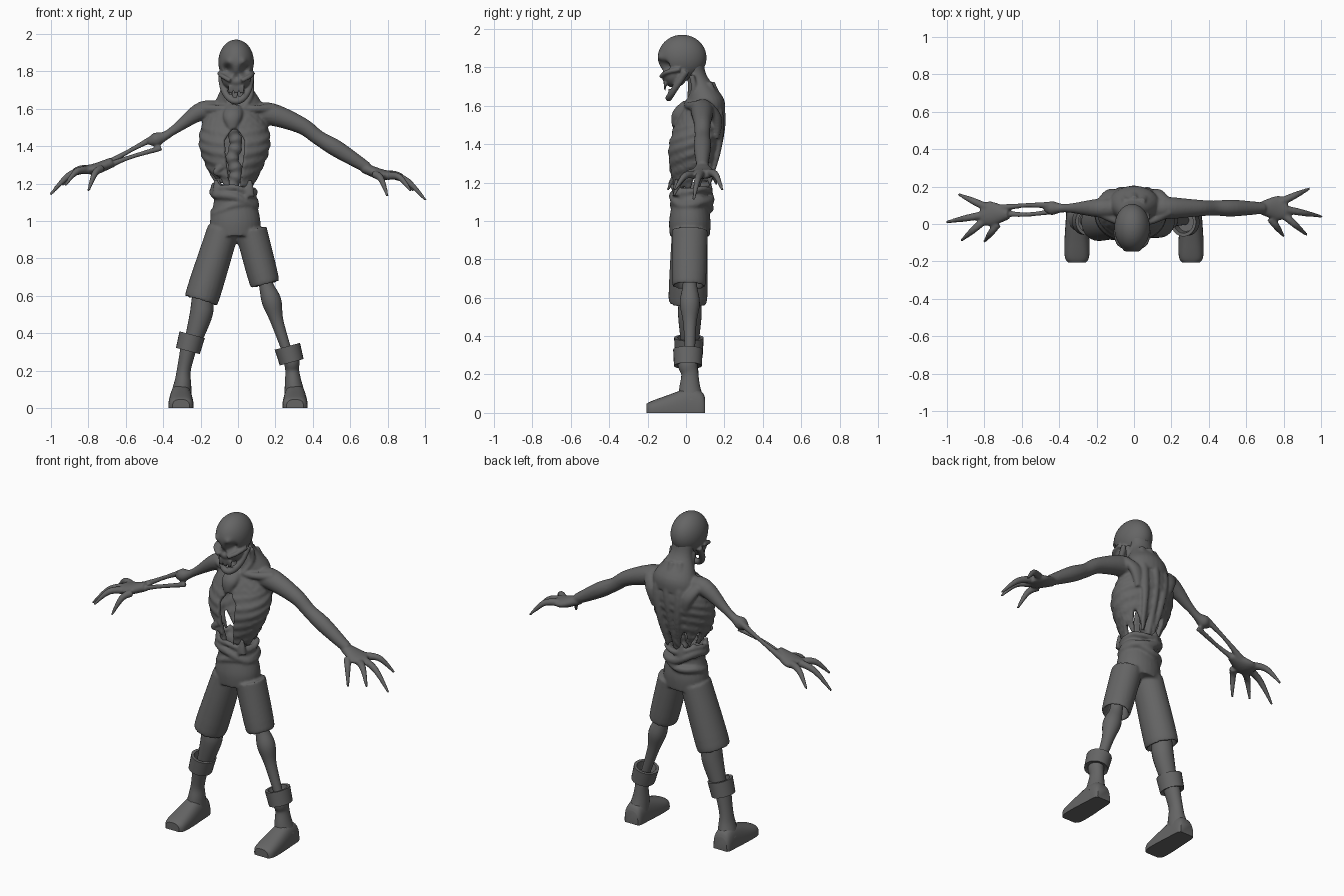
import bpy, bmesh
from math import sin, cos, pi, exp, radians, copysign
from mathutils import Vector, Matrix

if "Cube" in bpy.data.objects:
    bpy.data.objects.remove(bpy.data.objects["Cube"], do_unlink=True)

grey = bpy.data.materials.new("dark_grey")
grey.use_nodes = True
grey.diffuse_color = (.13, .13, .13, 1)
grey.node_tree.nodes["Principled BSDF"].inputs["Base Color"].default_value = grey.diffuse_color
X, Y, Z = Vector((1, 0, 0)), Vector((0, 1, 0)), Vector((0, 0, 1))
SIDES = {"right": -1, "left": 1}


def spline(points, steps, loop=False):
    """Smooth curve through tuples of any length."""
    count, curve = len(points), []

    def pick(index):
        return points[index % count] if loop else points[min(max(index, 0), count - 1)]

    for i in range(count if loop else count - 1):
        around = [pick(i + offset) for offset in (-1, 0, 1, 2)]
        for step in range(steps):
            t = step / steps
            curve.append([q + t * ((r - p) + t * ((2*p - 5*q + 4*r - w) + t * (3*q - p - 3*r + w))) / 2
                          for p, q, r, w in zip(*around)])
    return curve if loop else curve + [list(points[-1])]


def tube(bm, points, radii, flat=1, side=X, steps=5, sides=20, square=False, loop=False, power=1):
    """Elliptical sweep; square keeps every ring at right angles to the overall direction."""
    flats = flat if isinstance(flat, list) else [flat] * len(points)
    path = spline([(*p, r, r * f) for p, r, f in zip(points, radii, flats)], steps, loop)
    count, rings = len(path), []
    for i, (x, y, z, wide, deep) in enumerate(path):
        before, after = path[max(i - 1, 0)], path[min(i + 1, count - 1)]
        if loop:
            before, after = path[i - 1], path[(i + 1) % count]
        if square:
            before, after = path[0], path[-1]
        along = (Vector(after[:3]) - Vector(before[:3])).normalized()
        across = (side - along * side.dot(along)).normalized()
        other = along.cross(across)
        ring = []
        for k in range(sides):
            c, s = (copysign(abs(f) ** power, f) for f in (cos(2 * pi * k / sides), sin(2 * pi * k / sides)))
            ring.append(bm.verts.new(Vector((x, y, z)) + across * c * wide + other * s * deep))
        rings.append(ring)
    for i in range(count if loop else count - 1):
        join(bm, rings[i], rings[(i + 1) % count], True)
    if not loop:
        bm.faces.new(rings[0])
        bm.faces.new(rings[-1])
    return [vert for ring in rings for vert in ring]


def join(bm, first, second, closed=False):
    for k in range(0 if closed else 1, len(first)):
        bm.faces.new((first[k - 1], first[k], second[k], second[k - 1]))


def ball(bm, centre, radii):
    place = Matrix.Translation(centre) @ Matrix.Diagonal((*radii, 1))
    return bmesh.ops.create_uvsphere(bm, u_segments=64, v_segments=40, radius=1, matrix=place)["verts"]


def finish(bm, name, voxel=None):
    """Make the object; a voxel size blends its overlapping pieces into one skin."""
    bmesh.ops.recalc_face_normals(bm, faces=bm.faces)
    mesh = bpy.data.meshes.new(name)
    bm.to_mesh(mesh)
    bm.free()
    mesh.materials.append(grey)
    part = bpy.data.objects.new(name, mesh)
    bpy.context.collection.objects.link(part)
    if voxel:
        mesh.shade_smooth()
        blend = part.modifiers.new("Blend", "REMESH")
        blend.mode, blend.voxel_size, blend.use_smooth_shade = "VOXEL", voxel, True
        soften = part.modifiers.new("Soften", "SMOOTH")
        soften.factor, soften.iterations = .5, 3
    else:
        bpy.ops.object.select_all(action="DESELECT")
        part.select_set(True)
        bpy.context.view_layer.objects.active = part
        bpy.ops.object.shade_smooth_by_angle(angle=radians(40))


# Skull: cranium and upper face, pushed in at sockets and nose, out at the brow
bm = bmesh.new()
middle = -.01
skull = ball(bm, (middle, -.02, 1.85), (.095, .127, .12)) + ball(bm, (middle, -.06, 1.77), (.08, .07, .075))
dents = [(Vector((middle, -.14, 1.77)), .015, .035)]
for s in SIDES.values():
    dents.append((Vector((middle + s * .047, -.12, 1.81)), .027, .045))
    dents.append((Vector((middle + s * .04, -.13, 1.85)), .02, -.016))
for vert in skull:
    vert.co.y += sum(depth * exp(-((vert.co - spot).length / size) ** 2) for spot, size, depth in dents)

# Hanging jaw, cheekbones and teeth
jaw = [(middle - .08 * cos(a), -.09 * sin(a), 1.78 - .14 * sin(a)) for a in (i * pi / 6 for i in range(7))]
tube(bm, jaw, [.018] * 7, side=Y, sides=12)
for s in SIDES.values():
    cheek = [(middle + s * .09, -.03, 1.79), (middle + s * .075, -.1, 1.775), (middle + s * .03, -.13, 1.75)]
    tube(bm, cheek, [.012] * 3, side=Z, sides=12)
for i in range(6):
    x = middle + (i - 2.5) * .015
    tube(bm, [(x, -.11, 1.72), (x, -.11, 1.68)], [.008, .004], sides=8)
    if i % 2:
        tube(bm, [(x, -.085, 1.65), (x, -.09, 1.69)], [.008, .004], sides=8)
finish(bm, "head", .006)

# Rib cage: a grooved shell, split at the front, with a torn lower edge
bm = bmesh.new()
top = 1.62
outline = spline([(top, .12, 0, .18), (1.5, .18, -.06, .2), (1.36, .18, -.1, .17), (1.13, .07, -.06, .12)], 16)


def rib_point(turn, drop, inset):
    angle = 2 * pi * turn
    torn = .055 if cos(angle) < 0 else .025
    low = 1.255 - .1 * max(0, cos(angle - .6)) + torn * sin(9 * angle)
    z = top - drop * (top - low)
    _, wide, front, back = min(outline, key=lambda row: abs(row[0] - z))
    gap = min(max((1.51 - z) * 4, .02), .3)
    angle = gap + turn * 2 * (pi - gap)
    groove = 1 + (.022 * sin(2 * pi * (z + .05 * cos(angle)) / .058) if z < 1.5 else 0)
    deep = (back - front) / 2
    return (-.018 + (wide * groove - inset) * sin(angle), front + deep - (deep * groove - inset) * cos(angle), z)


columns, rows = 90, 44
outer, inner = [[[bm.verts.new(rib_point(i / columns, j / rows, inset)) for i in range(columns + 1)]
                 for j in range(rows + 1)] for inset in (0, .026)]
for skin in (outer, inner):
    for upper, lower in zip(skin, skin[1:]):
        join(bm, upper, lower)
for edge in (0, -1):
    join(bm, outer[edge], inner[edge])
    join(bm, [row[edge] for row in outer], [row[edge] for row in inner])

# Breastbone, hooked rib, neck and spine
tube(bm, [(-.02, .01, 1.6), (-.03, -.04, 1.55), (-.03, -.06, 1.49)], [.05, .05, .02], flat=.7)
tube(bm, [(-.09, -.07, 1.29), (-.12, -.07, 1.26), (-.08, -.06, 1.25)], [.018, .016, .014], side=Y)
tube(bm, [(middle, .04, 1.82), (middle, .06, 1.74), (0, .1, top), (0, .1, 1.54)], [.07, .07, .13, .14],
     flat=.75, square=True, sides=28)
tube(bm, [(-.02 + .01 * sin(i), .085, 1.06 + i / 40) for i in range(20)],
     [.038 if i % 2 else .03 for i in range(20)])

# Throat cords, back sinews, shoulder blades and collar bones
for s in SIDES.values():
    tube(bm, [(s * .07, .03, 1.76), (s * .07, .04, 1.68), (s * .03, 0, 1.6)], [.015] * 3)
    tube(bm, [(s * .04, .12, 1.72), (s * .07, .17, 1.56), (s * .06, .17, 1.38), (s * .04, .12, 1.19)],
         [.02, .03, .02, .01], flat=.8)
    tube(bm, [(s * .17, .12, 1.6), (s * .12, .16, 1.53), (s * .1, .16, 1.43)], [.03, .04, .02], flat=.7)
    tube(bm, [(s * .03, .01, 1.6), (s * .1, .02, 1.6), (s * .19, .07, 1.6)], [.02, .02, .03], side=Y)
tube(bm, [(0, .13, 1.72), (0, .18, 1.57), (middle, .17, 1.4), (middle, .11, 1.18)], [.02, .025, .02, .015])

# Fleshy left arm, and right arm stripped to two forearm bones
arm_y = .085
tube(bm, [(x, arm_y, z) for x, z in ((.08, 1.57), (.18, 1.57), (.34, 1.51), (.43, 1.445), (.53, 1.385), (.69, 1.285))],
     [.06, .06, .045, .04, .045, .03], side=Y)
tube(bm, [(x, arm_y, z) for x, z in ((-.08, 1.58), (-.19, 1.59), (-.33, 1.495), (-.39, 1.455), (-.44, 1.435), (-.48, 1.42))],
     [.05, .05, .026, .024, .037, .015], side=Y)
tube(bm, [(-.44, .1, 1.45), (-.58, .1, 1.375), (-.71, arm_y, 1.3)], [.02, .012, .02], side=Y)
tube(bm, [(-.41, .07, 1.39), (-.58, .05, 1.34), (-.71, .06, 1.29)], [.015, .012, .02], side=Y)

# Clawed hands: a flat palm, three fingers and a thumb, arched from base to tip
for s in SIDES.values():
    shift = Vector((0, 0, 0)) if s > 0 else Vector((0, -.03, .03))

    def place(x, y, z):
        return Vector((s * x, y, z)) + shift

    tube(bm, [place(.67, arm_y, 1.285), place(.76, arm_y, 1.25), place(.82, arm_y, 1.245)],
         [.03, .065, .055], flat=[.9, .45, .4], side=Y)
    for base, tip in (((.79, .12, 1.25), (.94, .19, 1.16)), ((.8, .08, 1.25), (1.005, .04, 1.11)),
                      ((.8, .05, 1.24), (.925, -.06, 1.16)), ((.73, .03, 1.25), (.8, -.065, 1.13))):
        base, tip = place(*base), place(*tip)
        tube(bm, [base, base.lerp(tip, .5) + Z * .035, tip], [.022, .018, .007], side=Z, sides=12)
finish(bm, "torso_and_arms", .007)

# Shorts with a hollow waist, open legs, rolled bands and torn flaps
bm = bmesh.new()
tube(bm, [(-.015, .02, z) for z in (1.11, 1.16, 1.17, 1.1, 1, .92)], [.06, .08, .11, .115, .135, .13],
     flat=.8, square=True, sides=28)
for hip, hem, wide in (((-.08, .02, .95), (-.19, .01, .6), .092), ((.07, .02, .95), (.14, .015, .68), .08)):
    hip, hem = Vector(hip), Vector(hem)
    tube(bm, [hip, hem, hem, hem.lerp(hip, .25)], [.085, wide, wide - .02, wide - .025],
         flat=1.1, square=True, sides=28)
for z, tilt, thick in ((1.12, .035, .024), (1.075, -.03, .02), (1.17, .015, .016)):
    turns = [i * pi / 6 for i in range(12)]
    tube(bm, [(-.02 + .11 * cos(a), .03 + .095 * sin(a), z - tilt * cos(a) + .01 * sin(3 * a)) for a in turns],
         [thick] * 12, side=Z, loop=True)
for x, y in ((-.11, -.03), (-.05, .12), (.06, -.05), (-.1, .08)):
    tube(bm, [(x, y, 1.13), (x, y, 1.17), (x * 1.1, y, 1.22)], [.03, .025, .01], flat=.7)
finish(bm, "shorts", .008)

# Shins: fleshy on the right, knobbly bone on the left
shins = {"right": (((-.18, .68), (-.19, .56), (-.2, .49), (-.25, .33)), [.055, .06, .06, .042]),
         "left": (((.14, .74), (.15, .66), (.18, .57), (.21, .46), (.27, .28)), [.035, .038, .052, .034, .025])}
cuffs = {"right": ((-.268, .015, .305), (-.245, .015, .392)), "left": ((.287, .01, .245), (.264, .01, .33))}
for name, s in SIDES.items():
    spots, radii = shins[name]
    bm = bmesh.new()
    tube(bm, [(x, .02, z) for x, z in spots], radii, sides=24)
    finish(bm, name + "_leg")

    # Folded cuff with a hollow top
    low, high = (Vector(end) for end in cuffs[name])
    bm = bmesh.new()
    tube(bm, [low.lerp(high, f) for f in (.1, 0, 1, 1, .4)], [.04, .066, .07, .054, .045],
         flat=1.1, steps=1, sides=24, square=True)
    finish(bm, name + "_boot_cuff")

    # Boot shaft and flat-soled foot
    foot_x = s * .305
    bm = bmesh.new()
    tube(bm, [low.lerp(high, .4), low, (s * .29, .02, .2), (s * .296, .02, .13), (foot_x, .025, .06)],
         [.044, .042, .037, .046, .058], flat=1.2, sides=24)
    foot = tube(bm, [(foot_x, y, .01) for y in (.1, .08, .02, -.1, -.18, -.207)],
                [.045, .056, .06, .067, .064, .045], flat=[1.5, 1.8, 2, 1.2, .8, .8], sides=32, power=.75)
    for vert in foot:
        vert.co.z = max(vert.co.z, 0)
    finish(bm, name + "_boot")
